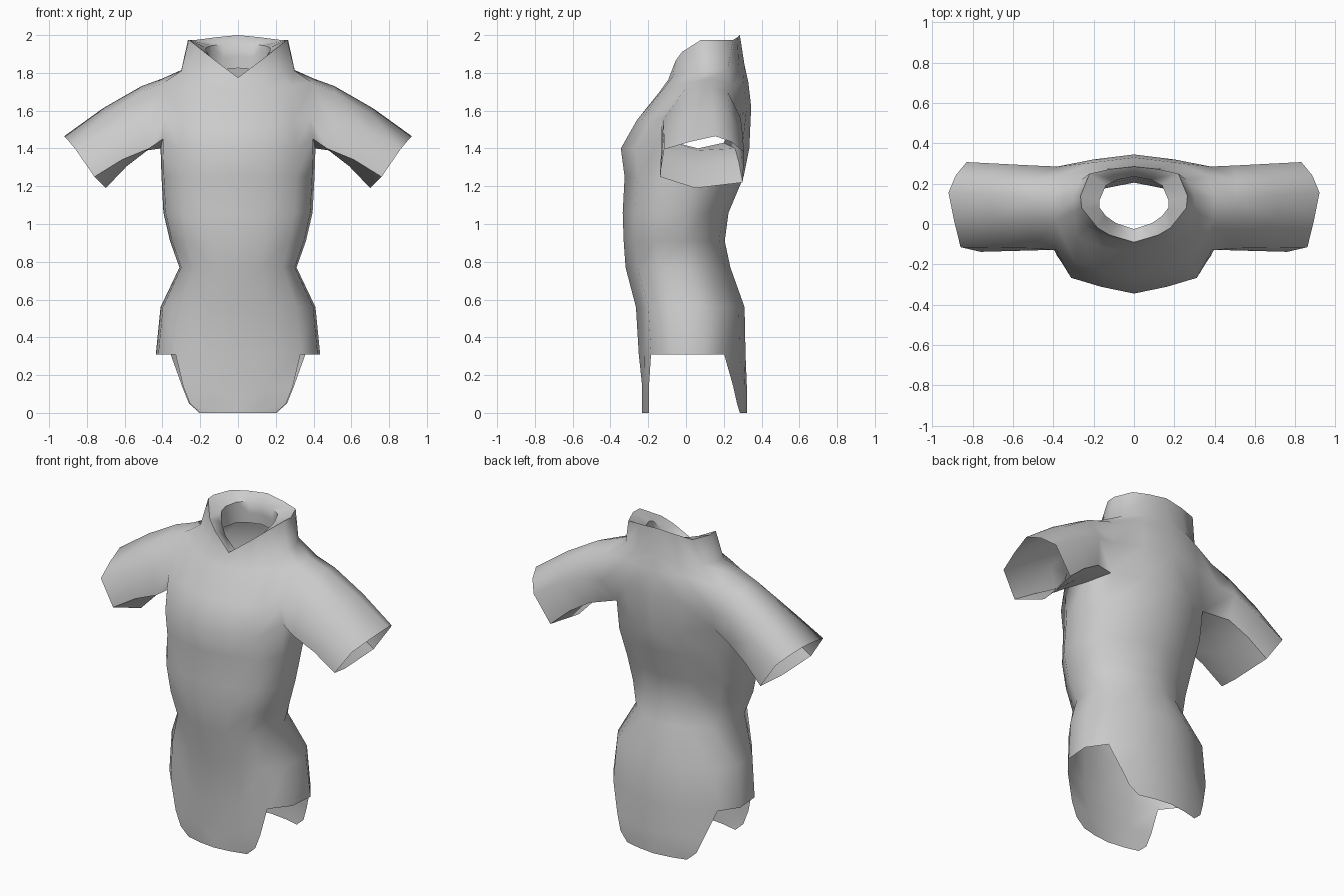
import bpy, bmesh

if "Cube" in bpy.data.objects:
    bpy.data.objects.remove(bpy.data.objects["Cube"])

# Half cross-section of the trunk, front centre to back centre:
# fraction of half-width, fraction of depth
SECTION = [(0, 0), (.40, .05), (.76, .115), (.97, .32), (1, .6), (.82, .80), (.42, .945), (0, 1)]


def trunk_ring(z, w, front, back):
    return [(fx * w, front + fy * (back - front), z) for fx, fy in SECTION]


def panel_ring(z, w, edge_y):
    """Front and back tails only; the sides stay open."""
    return [(0, -.232, z), (w * .52, -.22, z), (w, -.196, z), None, None,
            (w * 1.02, edge_y, z), (w * .55, .308, z), (0, .322, z)]


def add_ring(bm, points):
    return [bm.verts.new(p) if p else None for p in points]


def loft(bm, rings, closed=False):
    """Skin quads between rings, skipping gaps."""
    n = len(rings[0])
    for a, b in zip(rings, rings[1:]):
        for i in range(n if closed else n - 1):
            j = (i + 1) % n
            quad = (a[i], a[j], b[j], b[i])
            if all(quad):
                bm.faces.new(quad)


def finish(bm, name, angle):
    mesh = bpy.data.meshes.new(name)
    bm.to_mesh(mesh)
    bm.free()
    ob = bpy.data.objects.new(name, mesh)
    bpy.context.collection.objects.link(ob)
    bpy.ops.object.select_all(action='DESELECT')
    ob.select_set(True)
    bpy.context.view_layer.objects.active = ob
    bpy.ops.object.shade_smooth_by_angle(angle=angle)
    mirror = ob.modifiers.new("mirror", 'MIRROR')
    mirror.use_clip = True
    return ob


bm = bmesh.new()

# Tails, trunk, armhole level (gap at the side), shoulders
rows = [panel_ring(0, .20, .285), panel_ring(.05, .255, .27), panel_ring(.14, .29, .25)]
rows += [trunk_ring(*r) for r in [
    (.31, .435, -.25, .315), (.56, .41, -.265, .31), (.77, .31, -.32, .235),
    (.91, .36, -.33, .205), (1.06, .395, -.335, .225), (1.25, .405, -.325, .305),
    (1.40, .41, -.345, .335)]]
armpit = rows[-1]
for i, z in ((3, 1.45), (4, 1.40), (5, 1.43)):
    armpit[i] = (*armpit[i][:2], z)
rows.append([(0, -.26, 1.55), (.17, -.235, 1.55), (.29, -.19, 1.55), (.385, -.13, 1.56),
             None, (.38, .285, 1.57), (.2, .32, 1.6), (0, .345, 1.62)])
rows.append([(0, -.14, 1.70), (.16, -.12, 1.715), (.28, -.06, 1.735), (.39, .02, 1.75),
             (.40, .13, 1.77), (.37, .24, 1.73), (.2, .305, 1.76), (0, .33, 1.75)])
# Stand-up collar with V front, folded inward to the neck opening
rows.append([(0, -.093, 1.765), (.14, -.07, 1.78), (.23, -.015, 1.80), (.30, .06, 1.81),
             (.30, .14, 1.815), (.26, .22, 1.82), (.14, .28, 1.835), (0, .31, 1.84)])
rows.append([(0, -.09, 1.775), (.12, -.055, 1.865), (.18, -.02, 1.912), (.26, .08, 1.975),
             (.265, .14, 1.975), (.22, .25, 1.975), (.12, .272, 1.988), (0, .285, 2.0)])
inner = [(0, -.025, 1.765), (.09, .005, 1.82), (.14, .04, 1.87), (.17, .08, 1.92),
         (.17, .12, 1.935), (.14, .19, 1.945), (.08, .22, 1.95), (0, .235, 1.955)]
rows += [inner, [(x, y, z - .07) for x, y, z in inner], [(x * 1.03, y, z - .13) for x, y, z in inner]]
rings = [add_ring(bm, r) for r in rows]
loft(bm, rings)

# Short sleeve, grown out of the armhole
low, mid, top = rings[9], rings[10], rings[11]
armhole = [low[3], low[4], low[5], mid[5], top[5], top[4], top[3], mid[3]]
upper_arm = [(.47, -.13, 1.40), (.48, .06, 1.39), (.48, .26, 1.40), (.50, .29, 1.56),
             (.51, .22, 1.70), (.51, .13, 1.73), (.51, .02, 1.70), (.50, -.12, 1.55)]
cuff = [(.76, -.138, 1.25), (.70, .05, 1.19), (.72, .30, 1.22), (.83, .307, 1.38),
        (.885, .24, 1.435), (.92, .155, 1.465), (.893, .02, 1.435), (.86, -.115, 1.395)]
forearm = [tuple((p + q) / 2 for p, q in zip(a, b)) for a, b in zip(upper_arm, cuff)]
forearm = [(x, y, z + .015) for x, y, z in forearm]
loft(bm, [armhole] + [add_ring(bm, r) for r in (upper_arm, forearm, cuff)], closed=True)
finish(bm, "short_sleeved_shirt", 1.1)
